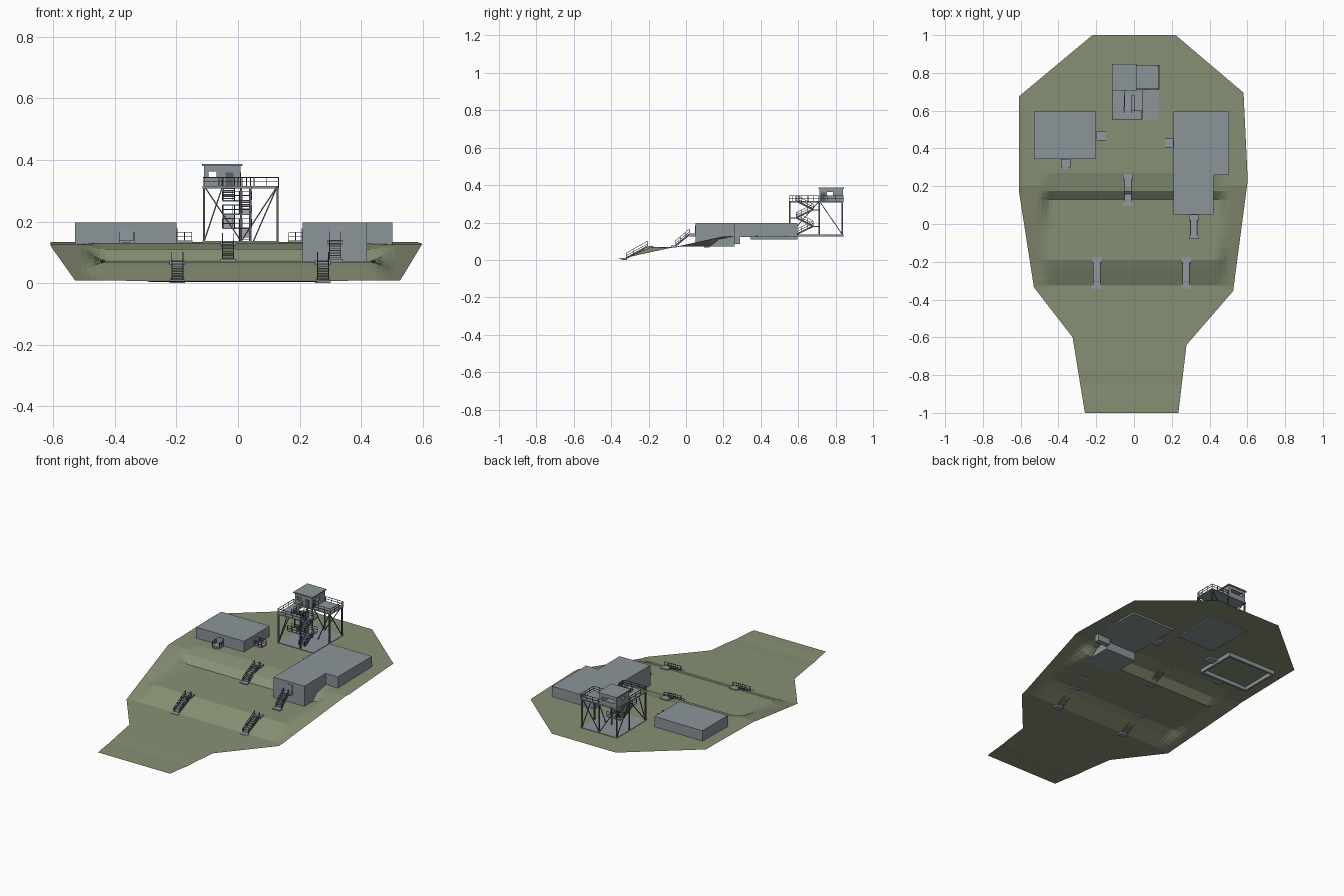
import bpy, bmesh
from mathutils import Vector, Matrix

if "Cube" in bpy.data.objects:
    bpy.data.objects.remove(bpy.data.objects["Cube"])


def material(name, r, g, b):
    m = bpy.data.materials.new(name)
    m.use_nodes = True
    m.diffuse_color = (r, g, b, 1)
    m.node_tree.nodes["Principled BSDF"].inputs["Base Color"].default_value = (r, g, b, 1)
    return m


GRASS = material("olive ground", .243, .279, .175)
WALL = material("blue grey concrete", .264, .301, .319)
STEP = material("pale steel", .29, .31, .355)
STEEL = material("dark steel", .1, .11, .13)


def finish(bm, name, mat):
    mesh = bpy.data.meshes.new(name)
    bm.to_mesh(mesh)
    bm.free()
    mesh.materials.append(mat)
    obj = bpy.data.objects.new(name, mesh)
    bpy.context.collection.objects.link(obj)
    return obj


def box(bm, x0, x1, y0, y1, z0, z1):
    size = Matrix.Diagonal((x1 - x0, y1 - y0, z1 - z0, 1))
    mid = Matrix.Translation(((x0 + x1) / 2, (y0 + y1) / 2, (z0 + z1) / 2))
    bmesh.ops.create_cube(bm, size=1, matrix=mid @ size)


def bar(bm, a, b, w=.003, h=None):
    a, b = Vector(a), Vector(b)
    d = b - a
    turn = d.to_track_quat('Y', 'Z').to_matrix().to_4x4()
    size = Matrix.Diagonal((w, d.length, h or w, 1))
    bmesh.ops.create_cube(bm, size=1, matrix=Matrix.Translation((a + b) / 2) @ turn @ size)


def rail(bm, a, b, height=.028, posts=4):
    a, b = Vector(a), Vector(b)
    up = Vector((0, 0, height))
    for k in (.5, 1):
        bar(bm, a + up * k, b + up * k, .0025)
    for i in range(posts):
        p = a.lerp(b, i / (posts - 1))
        bar(bm, p, p + up, .0025)


def boxes(name, mat, *items):
    bm = bmesh.new()
    for it in items:
        box(bm, *it)
    return finish(bm, name, mat)


# Ground: outline sliced into a grid, then raised into terraces
OUTLINE = [(-.22, 1), (-.61, .675), (-.61, .18), (-.53, -.335), (-.325, -.6), (-.26, -1),
           (.235, -1), (.278, -.64), (.525, -.355), (.602, .23), (.58, .695), (.22, 1)]
TERRACE = [(-1, .006), (-.93, .006), (-.85, .003), (-.78, .006), (-.325, .009), (-.235, .05),
           (-.19, .068), (.13, .073), (.175, .11), (.27, .13), (.6, .133), (1, .133)]
RAMP = [(-1, .006), (-.335, .009), (.2, .126), (.6, .133), (1, .133)]


def sample(profile, t):
    for (a, za), (b, zb) in zip(profile, profile[1:]):
        if t <= b:
            return za + (zb - za) * max(0, t - a) / (b - a)
    return profile[-1][1]


def ground_height(x, y):
    w = min(1, max(0, (abs(x) - .43) / .08))
    w = w * w * (3 - 2 * w)
    return sample(TERRACE, y) * (1 - w) + sample(RAMP, y) * w


bm = bmesh.new()
bm.faces.new([bm.verts.new((x, y, 0)) for x, y in OUTLINE])
cuts = [(Vector((0, y, 0)), Vector((0, 1, 0))) for y, _ in TERRACE[1:-1]]
cuts += [(Vector((0, i * .05, 0)), Vector((0, 1, 0))) for i in range(-7, 14)]
cuts += [(Vector((s * x, 0, 0)), Vector((1, 0, 0))) for x in (.2, .43, .45, .47, .49, .51, .55) for s in (-1, 1)]
for co, no in cuts:
    bmesh.ops.bisect_plane(bm, geom=bm.verts[:] + bm.edges[:] + bm.faces[:], dist=.0005,
                           plane_co=co, plane_no=no)
for v in bm.verts:
    v.co.z = ground_height(v.co.x, v.co.y)
bmesh.ops.triangulate(bm, faces=bm.faces[:])
bmesh.ops.recalc_face_normals(bm, faces=bm.faces[:])
if sum(f.normal.z for f in bm.faces) < 0:
    bmesh.ops.reverse_faces(bm, faces=bm.faces[:])
finish(bm, "ground", GRASS)

# Left and right halls; the right one on a hollow footing
boxes("right_hall", WALL, (-.53, -.2, .345, .595, .134, .197))
boxes("right_hall_footing", WALL,
      (-.53, -.2, .345, .357, .108, .134), (-.53, -.2, .583, .595, .108, .134),
      (-.53, -.518, .357, .583, .108, .134), (-.212, -.2, .357, .583, .108, .134))
boxes("left_hall", WALL, (.21, .503, .26, .595, .122, .197), (.21, .42, .05, .26, .072, .197),
      (.42, .503, .26, .29, .085, .122))

# Doors and door landings
boxes("hall_doors", STEP, (-.383, -.341, .342, .345, .138, .178), (.299, .339, .047, .05, .138, .183),
      (-.2, -.197, .45, .485, .138, .178), (.207, .21, .41, .445, .138, .178))
boxes("door_landings", STEP, (-.387, -.337, .3, .345, .122, .139), (-.375, -.349, .288, .3, .122, .134),
      (-.2, -.148, .443, .492, .122, .139), (.163, .21, .403, .452, .122, .139))
bm = bmesh.new()
for x in (-.386, -.338):
    rail(bm, (x, .302, .139), (x, .343, .139), .026, 3)
for y in (.444, .491):
    rail(bm, (-.198, y, .139), (-.15, y, .139), .026, 3)
for y in (.404, .451):
    rail(bm, (.165, y, .139), (.208, y, .139), .026, 3)
finish(bm, "landing_rails", STEEL)


# Stairs: treads between sloping stringers, with handrails
def flight(name, x, y0, z0, y1, z1, width=.036, steps=8, height=.028):
    treads, frame = bmesh.new(), bmesh.new()
    run, rise = (y1 - y0) / steps, (z1 - z0) / steps
    for i in range(steps):
        ys = sorted((y0 + run * i, y0 + run * (i + 1.1)))
        z = z0 + rise * (i + 1)
        box(treads, x - width / 2, x + width / 2, ys[0], ys[1], z - .003, z)
    for s in (-1, 1):
        a, b = (x + s * width / 2, y0, z0), (x + s * width / 2, y1, z1)
        bar(frame, a, b, .003, .009)
        rail(frame, a, b, height)
    finish(treads, name + "_treads", STEP)
    finish(frame, name + "_frame", STEEL)


for name, x, y0, z0, y1, z1 in (("lower_right_stair", -.197, -.32, .009, -.205, .072),
                                ("lower_left_stair", .276, -.32, .009, -.205, .072),
                                ("middle_stair", -.032, .12, .076, .235, .134),
                                ("left_hall_stair", .316, -.055, .076, .02, .138)):
    flight(name, x, y0, z0, y1, z1)
    boxes(name + "_pads", STEP, (x - .025, x + .025, y0 - .025, y0 + .005, z0 - .009, z0 + .002),
          (x - .025, x + .025, y1 - .003, y1 + .03, z1 - .012, z1 + .002))

# Tower: slab, legs, bracing and decks
BASE, DECK = .136, .315
boxes("tower_slab", WALL, (-.115, .133, .55, .842, .126, BASE))
bm = bmesh.new()
for x, y in ((-.11, .555), (.04, .555), (.128, .555), (-.11, .713), (.01, .713), (.128, .713),
             (-.11, .835), (.01, .835), (.128, .835)):
    if (x, y) != (.128, .555):
        bar(bm, (x, y, BASE), (x, y, DECK), .007)
for a, b in (((-.11, .555), (-.05, .555)), ((.05, .713), (.128, .713)), ((.01, .835), (-.11, .835)),
             ((.01, .835), (.128, .835)), ((-.11, .835), (-.11, .713)), ((.128, .835), (.128, .713)),
             ((-.11, .555), (-.11, .713))):
    bar(bm, (*a, BASE), (*b, DECK), .004)
finish(bm, "tower_legs", STEEL)
boxes("tower_decks", WALL, (.01, .134, .715, .842, .308, DECK), (-.115, .012, .71, .842, .308, DECK),
      (-.115, -.052, .55, .71, .308, DECK), (-.052, .043, .55, .6, .308, DECK))
bm = bmesh.new()
for a, b in (((-.113, .552), (.041, .552)), ((-.113, .552), (-.113, .71)), ((.041, .552), (.041, .6)),
             ((.041, .6), (0, .6)), ((-.052, .62), (-.052, .71)), ((.012, .717), (.132, .717)),
             ((.132, .717), (.132, .84)), ((.132, .84), (.012, .84))):
    rail(bm, (*a, DECK), (*b, DECK))
finish(bm, "deck_rails", STEEL)

# Tower stair: four flights turning back on themselves
LIFT = (DECK - BASE) / 4
for i in range(4):
    z = BASE + LIFT * i
    ends = (.59, .68) if i % 2 == 0 else (.68, .59)
    flight("tower_flight_%d" % (i + 1), (.024, -.03)[i % 2], ends[0], z, ends[1], z + LIFT, .038, 7)
    if i < 3:
        y = .68 if i % 2 == 0 else .555
        boxes("tower_landing_%d" % (i + 1), WALL, (-.05, .044, y, y + .035, z + LIFT - .005, z + LIFT))
        bm = bmesh.new()
        edge = y + .034 if i % 2 == 0 else y + .001
        rail(bm, (-.05, edge, z + LIFT), (.044, edge, z + LIFT))
        finish(bm, "tower_landing_rail_%d" % (i + 1), STEEL)

# Lookout cabin: four walls with open windows under a flat roof
X0, X1, Y0, Y1, TOP, T = -.11, .008, .715, .84, .38, .004


def wall(bm, along_x, lo, hi, at, w0, w1, sill=.342, head=.362):
    for a, b, z0, z1 in ((lo, w0, DECK, TOP), (w1, hi, DECK, TOP), (w0, w1, DECK, sill), (w0, w1, head, TOP)):
        if along_x:
            box(bm, a, b, at, at + T, z0, z1)
        else:
            box(bm, at, at + T, a, b, z0, z1)


bm = bmesh.new()
wall(bm, True, X0, X1, Y0, -.096, -.07)
wall(bm, True, X0, X1, Y1 - T, -.096, -.01)
for at in (X0, X1 - T):
    wall(bm, False, Y0, Y1, at, .755, .787)
finish(bm, "cabin_walls", WALL)
boxes("cabin_roof", WALL, (-.117, .014, .708, .846, TOP, .387))
boxes("cabin_door", STEEL, (X1, X1 + .002, .722, .746, DECK, .36), (-.04, -.014, Y0 - .002, Y0, DECK, .36))
